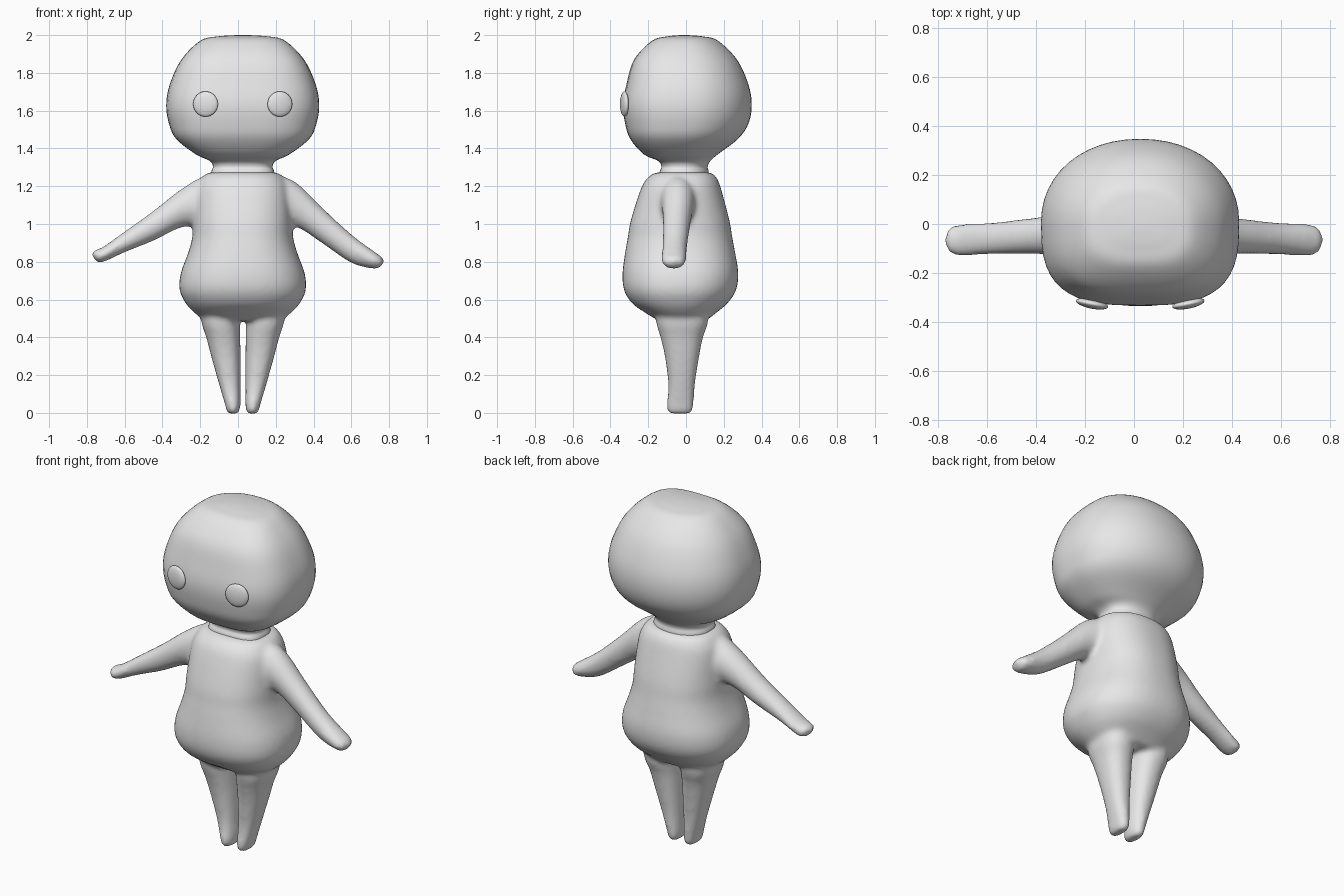
import bpy, bmesh, math
from mathutils import Vector, Matrix

cube = bpy.data.objects.get("Cube")
if cube:
    bpy.data.objects.remove(cube, do_unlink=True)

MID = 0.025      # the figure's own centre line in x
SIDES = 48

grey = bpy.data.materials.new("plain_grey")
grey.use_nodes = True
grey.diffuse_color = (0.8, 0.8, 0.8, 1)
grey.node_tree.nodes["Principled BSDF"].inputs["Base Color"].default_value = (0.8, 0.8, 0.8, 1)


def spline(rows, steps=5):
    """Catmull-Rom interpolation through the section rows."""
    rows = [Vector(r) for r in rows]
    out = []
    for i in range(len(rows) - 1):
        a, b = rows[max(i - 1, 0)], rows[i]
        c, d = rows[i + 1], rows[min(i + 2, len(rows) - 1)]
        for s in range(steps):
            t = s / steps
            out.append(b + 0.5 * t * ((c - a) + t * ((2 * a - 5 * b + 4 * c - d)
                                                     + t * (3 * (b - c) + d - a))))
    return out + [rows[-1]]


def power(value, exponent):
    return math.copysign(abs(value) ** (2 / exponent), value)


def loft(bm, rows, place, front=2.0, back=2.0):
    """Skin rounded sections; each row is (height, u low, u high, v low, v high)."""
    rings = []
    for h, u0, u1, v0, v1 in spline(rows):
        ring = []
        for k in range(SIDES):
            a = math.tau * k / SIDES
            n = front if math.sin(a) < 0 else back
            u = (u0 + u1) / 2 + (u1 - u0) / 2 * power(math.cos(a), n)
            v = (v0 + v1) / 2 + (v1 - v0) / 2 * power(math.sin(a), n)
            ring.append(bm.verts.new(place(h, u, v)))
        rings.append(ring)
    for low, high in zip(rings, rings[1:]):
        for k in range(SIDES):
            j = (k + 1) % SIDES
            bm.faces.new((low[k], low[j], high[j], high[k]))
    bm.faces.new(rings[0])
    bm.faces.new(rings[-1])


def finish(bm, name):
    bmesh.ops.recalc_face_normals(bm, faces=bm.faces)
    for f in bm.faces:
        f.smooth = True
    mesh = bpy.data.meshes.new(name)
    bm.to_mesh(mesh)
    bm.free()
    mesh.materials.append(grey)
    obj = bpy.data.objects.new(name, mesh)
    bpy.context.collection.objects.link(obj)
    return obj


def upright(h, u, v):
    return (u, v, h)


def mirrored(h, u, v):
    return (2 * MID - u, v, h)


def sideways(h, u, v):
    return (h, u, v)


def centred(rows):
    """Expand (z, half width, front, back) into full sections."""
    return [(z, MID - w, MID + w, f, b) for z, w, f, b in rows]


# Head with neck: flatter face, rounder back
head_rows = centred([
    (1.22, .17, -.14, .12), (1.275, .167, -.14, .12), (1.305, .158, -.13, .115),
    (1.335, .177, -.15, .13), (1.37, .25, -.225, .17), (1.45, .352, -.295, .275),
    (1.53, .39, -.322, .33), (1.63, .405, -.333, .348), (1.74, .386, -.315, .33),
    (1.87, .325, -.275, .27), (1.97, .225, -.18, .17), (1.993, .135, -.1, .09),
    (2.0, .03, -.03, .01)])
bm = bmesh.new()
loft(bm, head_rows, upright, front=3.0, back=2.1)
finish(bm, "head")

# Body: torso, arms and legs fused into one smooth skin
bm = bmesh.new()
torso_rows = centred([
    (.49, .2, -.15, .11), (.53, .256, -.215, .16), (.58, .302, -.285, .22),
    (.65, .334, -.328, .265), (.74, .328, -.336, .277), (.85, .288, -.322, .26),
    (.93, .267, -.308, .245), (1.02, .262, -.292, .23), (1.17, .25, -.245, .19),
    (1.235, .225, -.212, .168), (1.27, .185, -.165, .135), (1.274, .12, -.1, .08)])
loft(bm, torso_rows, upright, front=2.4, back=2.3)

leg_rows = [
    (.6, -.2, 0, -.16, .12), (.48, -.193, .008, -.157, .116), (.4, -.168, .009, -.135, .09),
    (.3, -.142, .01, -.112, .07), (.15, -.1, .01, -.094, .047), (.04, -.067, .01, -.102, .04),
    (.005, -.058, .004, -.094, .031), (-.004, -.045, -.008, -.075, .015)]
for place in (upright, mirrored):
    loft(bm, leg_rows, place, front=2.3, back=2.3)

# Arms share their depth but hang at slightly different heights
arm_depth = [(-.15, .07), (-.145, .06), (-.128, .04), (-.122, .02),
             (-.125, .004), (-.129, -.001), (-.112, -.018), (-.08, -.05)]
right_arm = [(-.08, 1.02, 1.23), (-.18, .99, 1.25), (-.3, .982, 1.185), (-.45, .91, 1.068),
             (-.6, .85, .96), (-.72, .797, .875), (-.757, .81, .865), (-.772, .83, .845)]
left_arm = [(.13, 1.02, 1.23), (.23, .99, 1.25), (.32, .98, 1.21), (.45, .895, 1.083),
            (.6, .794, .945), (.72, .763, .855), (.757, .775, .83), (.772, .795, .81)]
for arm in (right_arm, left_arm):
    loft(bm, [(x, f, b, lo, hi) for (x, lo, hi), (f, b) in zip(arm, arm_depth)], sideways)

body = finish(bm, "body")
remesh = body.modifiers.new("fuse", 'REMESH')
remesh.mode = 'VOXEL'
remesh.voxel_size = 0.014
remesh.use_smooth_shade = True
soften = body.modifiers.new("soften", 'SMOOTH')
soften.factor = 0.5
soften.iterations = 7

# Eyes: flat buttons turned slightly outward
for side, name in ((-1, "right_eye"), (1, "left_eye")):
    bm = bmesh.new()
    turn = (Matrix.Translation((MID + side * .197, -.326, 1.635))
            @ Matrix.Rotation(side * .2, 4, 'Z')
            @ Matrix.Diagonal((.067, .02, .067, 1))
            @ Matrix.Rotation(math.pi / 2, 4, 'X'))
    bmesh.ops.create_uvsphere(bm, u_segments=32, v_segments=16, radius=1, matrix=turn)
    finish(bm, name)
